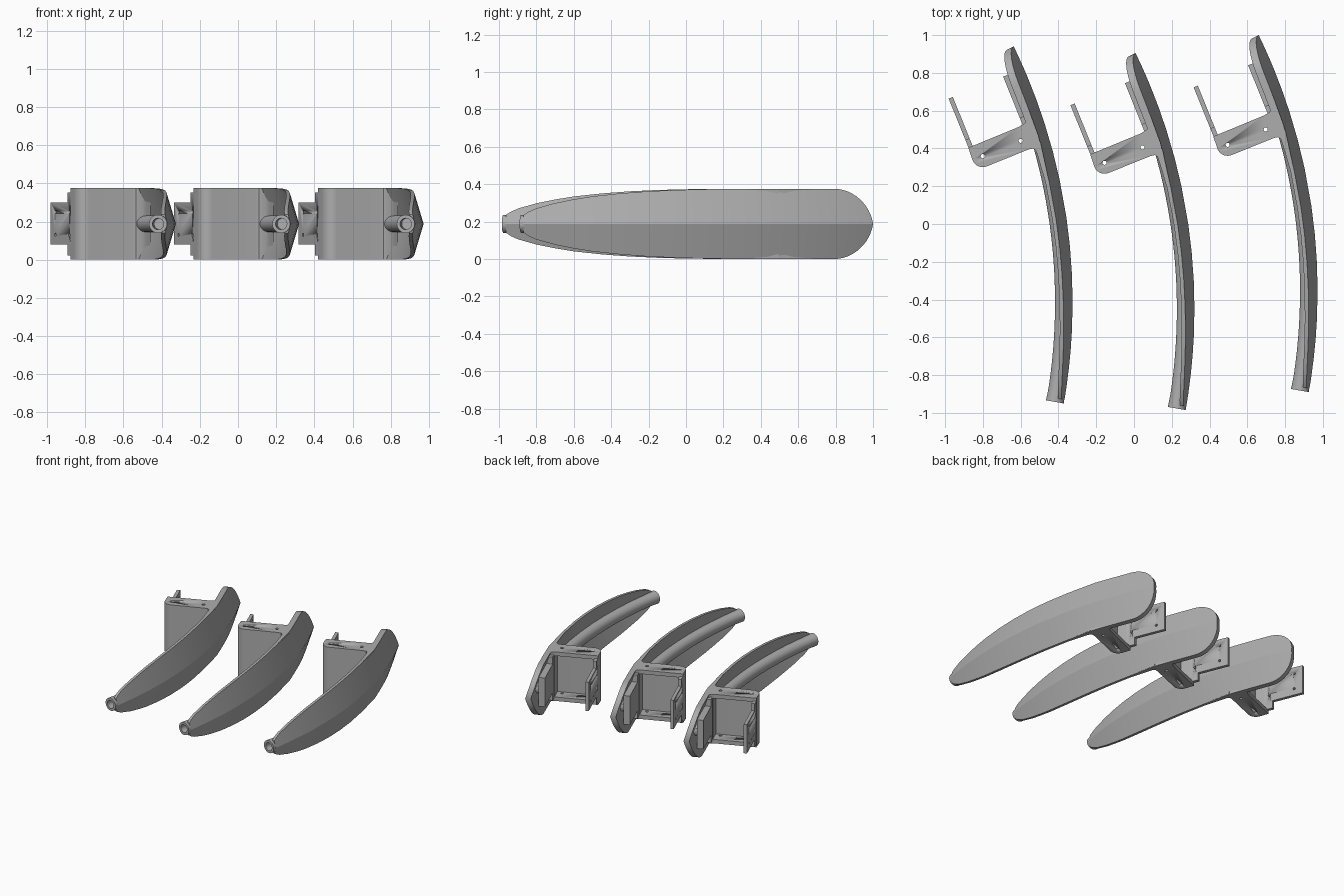
import bpy, bmesh, math
from mathutils import Vector

if "Cube" in bpy.data.objects:
    bpy.data.objects.remove(bpy.data.objects["Cube"])

ZC, H = 0.1875, 0.375            # mid height and full height
R, CX, CY = 3.1, 0.32 - 3.1, -0.45   # arc that the spine follows

mat = bpy.data.materials.new("grey_plastic")
mat.diffuse_color = (0.42, 0.42, 0.42, 1)
mat.use_nodes = True
mat.node_tree.nodes["Principled BSDF"].inputs["Base Color"].default_value = mat.diffuse_color


def finish(name, bm, angle=30):
    bmesh.ops.recalc_face_normals(bm, faces=bm.faces)
    me = bpy.data.meshes.new(name)
    bm.to_mesh(me)
    bm.free()
    me.materials.append(mat)
    ob = bpy.data.objects.new(name, me)
    bpy.context.collection.objects.link(ob)
    bpy.ops.object.select_all(action='DESELECT')
    ob.select_set(True)
    bpy.context.view_layer.objects.active = ob
    bpy.ops.object.shade_smooth_by_angle(angle=math.radians(angle))
    return ob


def loft(name, rings, wrap=False, angle=30):
    """Skin a list of closed rings; cap the ends unless the rings wrap round."""
    bm = bmesh.new()
    vs = [[bm.verts.new(p) for p in r] for r in rings]
    n = len(rings[0])
    for i in range(len(vs) if wrap else len(vs) - 1):
        a, b = vs[i], vs[(i + 1) % len(vs)]
        for j in range(n):
            k = (j + 1) % n
            bm.faces.new((a[j], a[k], b[k], b[j]))
    if not wrap:
        bm.faces.new(vs[0])
        bm.faces.new(vs[-1])
    return finish(name, bm, angle)


def prism(name, pts, lo, hi, place=lambda a, b, c: (a, b, c)):
    return loft(name, [[place(a, b, c) for a, b in pts] for c in (lo, hi)])


def arc_point(y, offset, z):
    """Point at a given inward offset from the spine, near height y along it."""
    a = math.asin((y - CY) / R)
    r = R - offset
    return Vector((CX + r * math.cos(a), CY + r * math.sin(a), z))


def uv(u, v):
    """Bracket frame: u across the channel, v towards its open side."""
    a = math.radians(22)
    return (-0.156 + u * math.cos(a) - v * math.sin(a),
            0.324 + u * math.sin(a) + v * math.cos(a))


def drill(ob, holes, place, lo, hi, r=0.011):
    """Cut round holes through a part."""
    for a, b in holes:
        pts = [(a + r * math.cos(t * math.pi / 8), b + r * math.sin(t * math.pi / 8))
               for t in range(16)]
        cut = prism("hole_cutter", pts, lo, hi, place)
        cut.hide_render = True
        m = ob.modifiers.new("hole", 'BOOLEAN')
        m.operation, m.object, m.solver = 'DIFFERENCE', cut, 'EXACT'
        bpy.context.view_layer.objects.active = ob
        bpy.ops.object.modifier_apply(modifier=m.name)
        bpy.data.objects.remove(cut)


# Blade: tapering lower end, parallel middle, rounded upper end
widths = [(-0.965, 0.048), (-0.94, 0.065), (-0.9, 0.083), (-0.8, 0.111), (-0.7, 0.131),
          (-0.6, 0.147), (-0.45, 0.163), (-0.3, 0.174), (-0.15, 0.181), (0, 0.185),
          (0.2, 0.1875), (0.35, 0.1875), (0.5, 0.1875), (0.62, 0.1875)]
for i in range(13):
    t = math.radians(min(i * 7.5, 88.5))
    widths.append((0.72 + 0.185 * math.sin(t), 0.1875 * math.cos(t)))
rings = []
for y, w in widths:
    th = 0.02 + 0.02 * min(1, max(0, (y - 0.2) / 0.4))
    d = 0.3 * w
    rings.append([arc_point(y, o, ZC + s * w) for s, o in
                  ((-1, d), (0, 0), (1, d), (1, d + th), (0, th), (-1, d + th))])
parts = [loft("blade", rings, angle=15)]

# Hollow handle tube along the inside of the blade
SEG = 24


def tube_ring(y, r):
    a = math.asin((y - CY) / R)
    c = arc_point(y, 0.048, ZC)
    out = Vector((math.cos(a), math.sin(a), 0))
    return [c + out * (r * math.cos(k * math.tau / SEG)) +
            Vector((0, 0, r * math.sin(k * math.tau / SEG))) for k in range(SEG)]


stations = [(-0.93, 0.005), (-0.93, 0.03), (-0.985, 0.03), (-0.985, 0.048), (-0.94, 0.046)]
stations += [(-0.9 + 1.6 * i / 24, 0.045) for i in range(25)]
stations += [(0.73, 0.04), (0.75, 0.028), (0.757, 0.005)]
parts.append(loft("handle_tube", [tube_ring(y, r) for y, r in stations], angle=40))

# Bracket outline: rounded pivot corner, then fillets into the blade
corner = [uv(0.058 * math.cos(math.radians(t)), 0.058 * math.sin(math.radians(t)))
          for t in range(180, 271, 10)]
lower_fillet = [uv(0.24, -0.058), uv(0.262, -0.062), (0.142, 0.345), (0.157, 0.322),
                (0.168, 0.29), (0.177, 0.26), (0.187, 0.23)]
upper_fillet = [(0.085, 0.58), (0.083, 0.545), (0.078, 0.52), (0.065, 0.497),
                (0.035, 0.479)]
outline = ([uv(-0.054, 0.07)] + corner + lower_fillet + [(0.14, 0.43)] + upper_fillet)
flat = lambda a, b, c: (a, b, c)
for name, lo, hi in (("bracket_top", H - 0.03, H), ("bracket_bottom", 0, 0.03)):
    ob = prism(name, outline, lo, hi)
    drill(ob, [uv(0, 0), uv(0.217, 0)], flat, lo - 0.01, hi + 0.01)
    parts.append(ob)

# Front wall with its rounded corner, and the wall against the blade
parts.append(prism("bracket_wall", [uv(-0.054, 0.07)] + corner + lower_fillet +
                   [(0.15, 0.4), uv(0.26, -0.02), uv(-0.03, -0.02), uv(-0.03, 0.07)],
                   0.004, H - 0.004))
parts.append(prism("bracket_inner_wall", [uv(0.255, -0.03), (0.14, 0.43)] +
                   upper_fillet[:4] + [uv(0.255, 0.07)], 0.004, H - 0.004))

# Stepped side flanges reaching back from the channel
step = [(0.05, 0.022), (0.115, 0.022), (0.115, 0.08), (0.35, 0.08),
        (0.35, 0.3), (0.115, 0.3), (0.115, 0.353), (0.05, 0.353)]
side = lambda v, z, u: (*uv(u, v), z)
outer = prism("outer_flange", step, -0.053, -0.029, side)
drill(outer, [(v, z) for v in (0.09, 0.285) for z in (0.13, 0.25)], side, -0.07, -0.01, 0.009)
parts.append(outer)
parts.append(prism("inner_flange", step, 0.258, 0.303, side))

# Three identical pieces side by side
for i, (dx, dy) in enumerate(((-0.645, 0.035), (0.652, 0.095))):
    for ob in parts:
        c = ob.copy()
        c.name = f"{ob.name}_{i + 2}"
        c.location = (dx, dy, 0)
        bpy.context.collection.objects.link(c)
